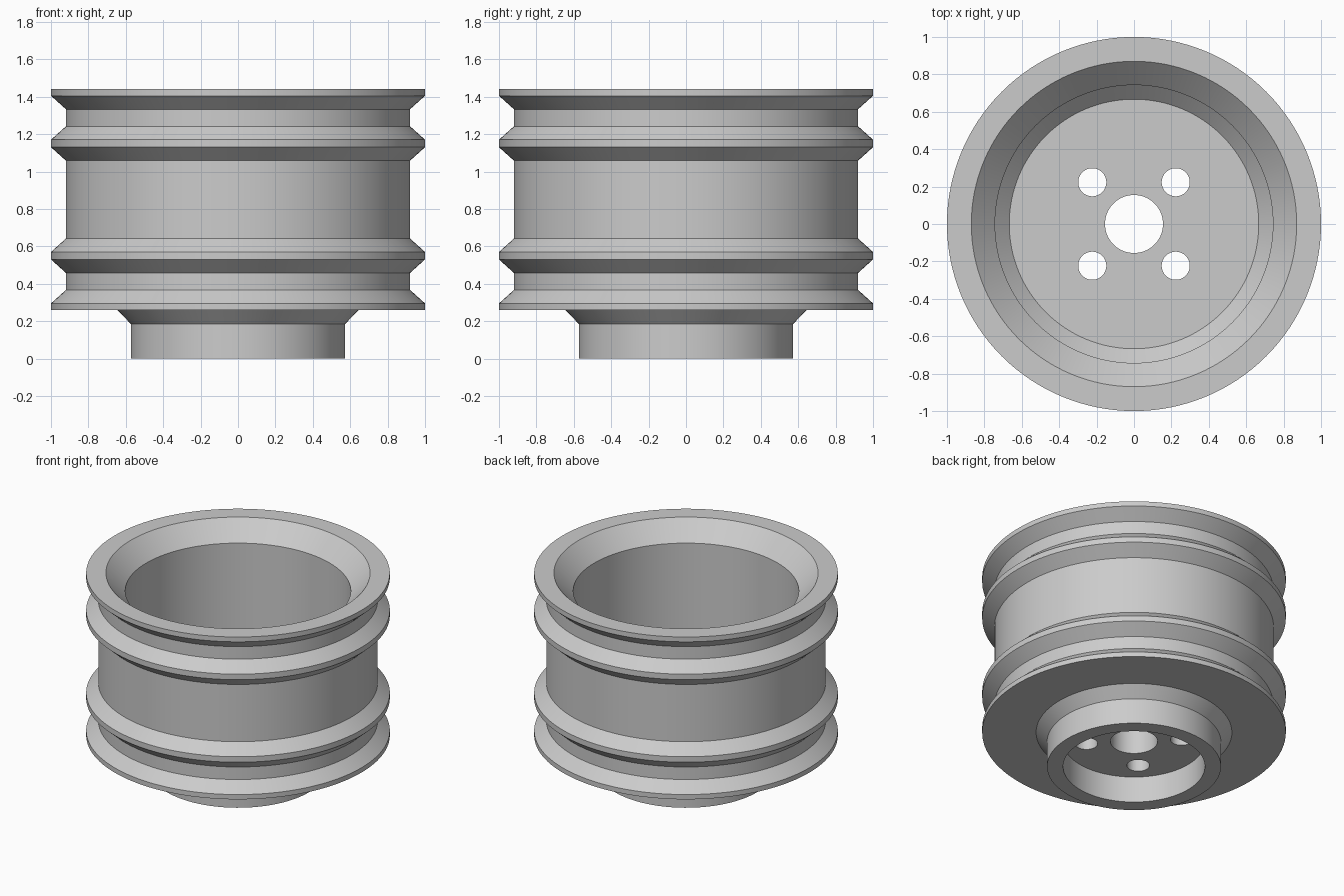
import bpy, bmesh, math
from mathutils import Matrix, Vector

cube = bpy.data.objects.get("Cube")
if cube:
    bpy.data.objects.remove(cube, do_unlink=True)

# Single grey metal
metal = bpy.data.materials.new("grey metal")
metal.use_nodes = True
colour = (0.6, 0.6, 0.6, 1)
metal.diffuse_color = colour
metal.node_tree.nodes["Principled BSDF"].inputs["Base Color"].default_value = colour

TOP, RIM, FLOOR = 1.44, 0.26, 0.42
R_OUT, R_GROOVE = 1.0, 0.92


def lathe(name, profile, steps=128):
    """Revolve a closed (radius, height) profile around z."""
    bm = bmesh.new()
    verts = [bm.verts.new((r, 0, z)) for r, z in profile]
    edges = [bm.edges.new((a, b)) for a, b in zip(verts, verts[1:] + verts[:1])]
    bmesh.ops.spin(bm, geom=verts + edges, cent=(0, 0, 0), axis=(0, 0, 1),
                   angle=math.tau, steps=steps, use_merge=True)
    bmesh.ops.remove_doubles(bm, verts=bm.verts, dist=1e-5)
    bmesh.ops.recalc_face_normals(bm, faces=bm.faces)
    mesh = bpy.data.meshes.new(name)
    bm.to_mesh(mesh)
    bm.free()
    mesh.materials.append(metal)
    obj = bpy.data.objects.new(name, mesh)
    bpy.context.collection.objects.link(obj)
    return obj


# Grooved outside, from top rim to bottom rim
outside = [(R_OUT, TOP)]
for top, bottom in ((1.405, 1.17), (1.13, 0.57), (0.53, 0.295)):
    outside += [(R_OUT, top), (R_GROOVE, top - 0.072),
                (R_GROOVE, bottom + 0.072), (R_OUT, bottom)]
outside.append((R_OUT, RIM))

# Hub with its recess, then the bore and the cup inside
hub = [(0.645, RIM), (0.573, 0.185), (0.573, 0), (0.467, 0), (0.467, 0.19)]
inside = [(0.155, 0.19), (0.155, FLOOR), (0.667, FLOOR),
          (0.743, FLOOR + 0.075), (0.743, TOP - 0.13), (0.87, TOP)]
pulley = lathe("pulley_wheel", outside + hub + inside)

# Four bolt holes
bm = bmesh.new()
for x in (-0.223, 0.223):
    for y in (-0.223, 0.223):
        bmesh.ops.create_cone(bm, cap_ends=True, segments=48, radius1=0.075,
                              radius2=0.075, depth=0.6,
                              matrix=Matrix.Translation(Vector((x, y, 0.35))))
mesh = bpy.data.meshes.new("bolt_hole_cutter")
bm.to_mesh(mesh)
bm.free()
mesh.materials.append(metal)
cutter = bpy.data.objects.new("bolt_hole_cutter", mesh)
bpy.context.collection.objects.link(cutter)
cutter.hide_render = True

cut = pulley.modifiers.new("bolt holes", "BOOLEAN")
cut.operation = "DIFFERENCE"
cut.solver = "EXACT"
cut.object = cutter
bpy.ops.object.select_all(action="DESELECT")
pulley.select_set(True)
bpy.context.view_layer.objects.active = pulley
bpy.ops.object.modifier_apply(modifier=cut.name)
bpy.data.objects.remove(cutter, do_unlink=True)

# Smooth round walls, crisp edges
bpy.ops.object.shade_smooth_by_angle(angle=math.radians(30))
